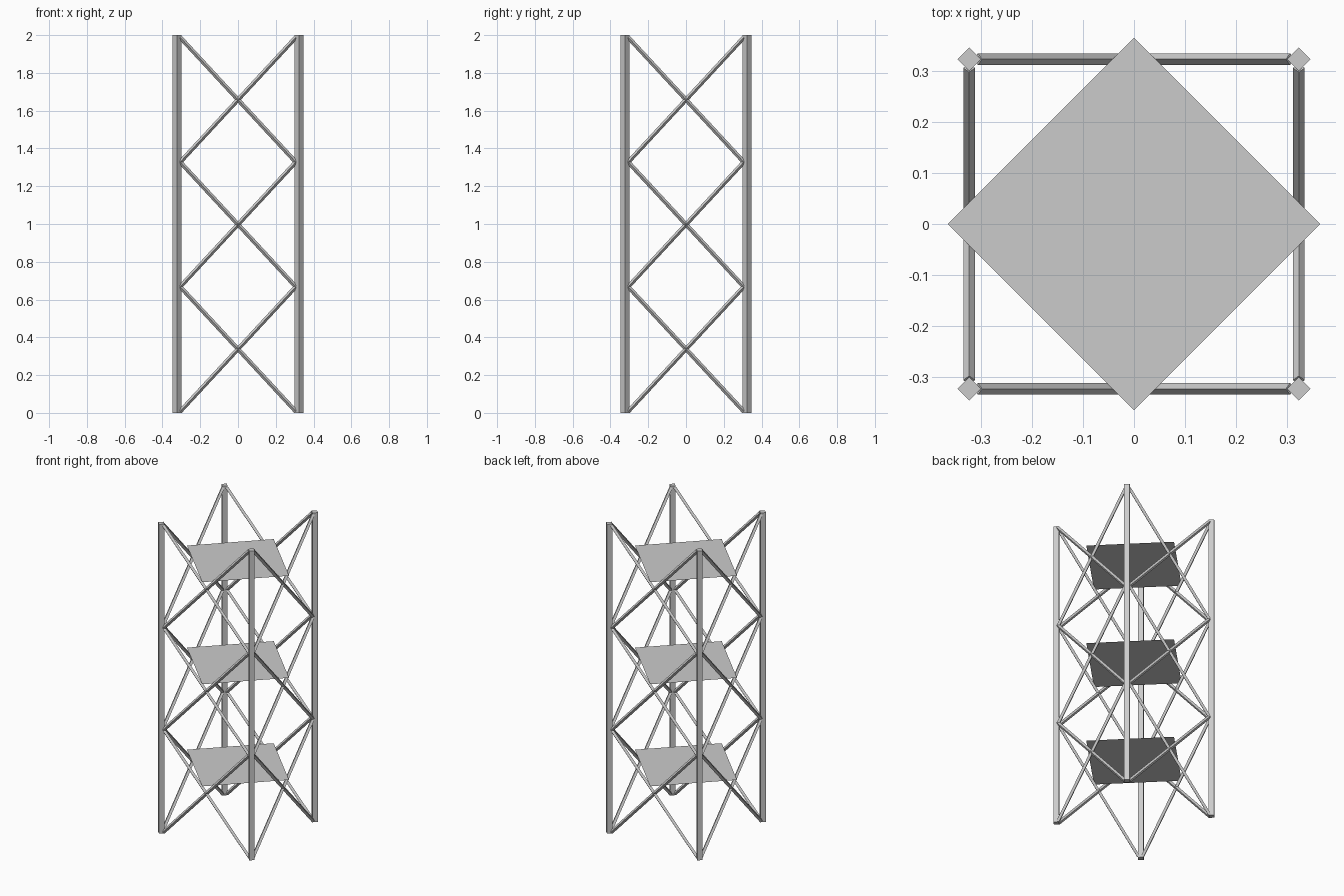
import bpy
from math import pi
from mathutils import Vector, Matrix

if "Cube" in bpy.data.objects:
    bpy.data.objects.remove(bpy.data.objects["Cube"])

C = 0.323          # corner post offset
E = 0.306          # brace end offset
BAY, Z0 = 0.66, 0.008


def bar(name, a, b, radius, side):
    """Four-sided bar from a to b, one edge pointing along 'side'."""
    a, b, side = Vector(a), Vector(b), Vector(side)
    d = (b - a).normalized()
    bpy.ops.mesh.primitive_cone_add(vertices=4, radius1=radius, radius2=radius,
                                    depth=(b - a).length)
    ob = bpy.context.object
    ob.name = name
    m = Matrix((side, d.cross(side), d)).transposed().to_4x4()
    m.translation = (a + b) / 2
    ob.matrix_world = m
    return ob


# Corner posts
for x in (-C, C):
    for y in (-C, C):
        bar("corner_post", (x, y, 0), (x, y, 2), 0.023, (1, 0, 0))

# Crossed braces: three bays on each of the four sides
for k in range(4):
    rot = Matrix.Rotation(k * pi / 2, 3, 'Z')
    for i in range(3):
        z = Z0 + i * BAY
        for s in (-1, 1):
            bar("cross_brace", rot @ Vector((-s * E, -C, z)),
                rot @ Vector((s * E, -C, z + BAY)), 0.0115,
                rot @ Vector((0, -1, 0)))

# Thin diamond platforms
for i in range(3):
    bpy.ops.mesh.primitive_circle_add(vertices=4, radius=0.365, fill_type='NGON',
                                      location=(0, 0, 0.4 + i * BAY))
    bpy.context.object.name = "platform"
